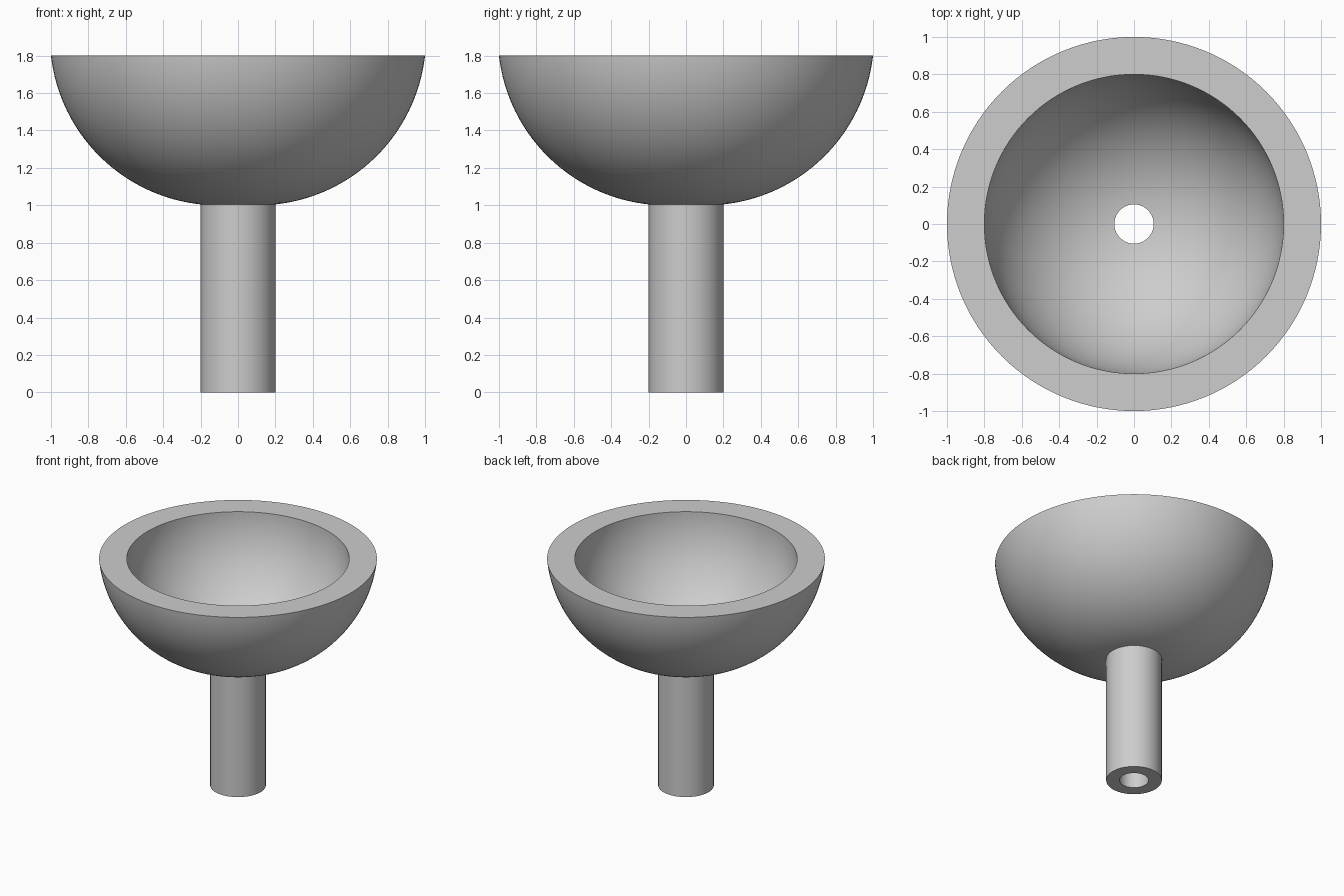
import bpy
from math import asin, cos, pi, sin

default = bpy.data.objects.get("Cube")
if default:
    bpy.data.objects.remove(default, do_unlink=True)

SEGMENTS = 128
RIM_Z, BASE_Z = 1.8, 1.0
RIM_OUTER, RIM_INNER = 1.0, 0.8
STEM_OUTER, BORE = 0.2, 0.105

# The outer wall arc is level at the bore edge and passes through the rim
OUTER_RADIUS = ((RIM_OUTER - BORE) ** 2 + (RIM_Z - BASE_Z) ** 2) / (2 * (RIM_Z - BASE_Z))

grey = bpy.data.materials.new("mid grey")
grey.use_nodes = True
grey.diffuse_color = (0.61, 0.61, 0.61, 1)
grey.node_tree.nodes["Principled BSDF"].inputs["Base Color"].default_value = grey.diffuse_color


def bowl_arc(centre_r, centre_z, radius, low_r, rim_r, steps=40):
    """Circular profile from the low radius up to the rim."""
    start = asin((low_r - centre_r) / radius)
    end = asin((rim_r - centre_r) / radius)
    angles = [start + (end - start) * i / steps for i in range(steps + 1)]
    return [(centre_r + radius * sin(a), centre_z - radius * cos(a)) for a in angles]


def lathe(name, profile):
    """Revolve an (r, z) profile around the z axis, smooth with sharp edges."""
    n = SEGMENTS
    turns = [2 * pi * j / n for j in range(n)]
    verts = [(r * cos(t), r * sin(t), z) for r, z in profile for t in turns]
    faces = [(i * n + j, i * n + (j + 1) % n, (i + 1) * n + (j + 1) % n, (i + 1) * n + j)
             for i in range(len(profile) - 1) for j in range(n)]
    mesh = bpy.data.meshes.new(name)
    mesh.from_pydata(verts, [], faces)
    mesh.materials.append(grey)
    obj = bpy.data.objects.new(name, mesh)
    bpy.context.collection.objects.link(obj)
    bpy.ops.object.select_all(action='DESELECT')
    obj.select_set(True)
    bpy.context.view_layer.objects.active = obj
    bpy.ops.object.shade_smooth_by_angle(angle=pi / 6)


# Bowl: outside wall, flat rim, hemispherical hollow down to the drain hole
outer = bowl_arc(BORE, BASE_Z + OUTER_RADIUS, OUTER_RADIUS, STEM_OUTER, RIM_OUTER)
inner = bowl_arc(0, RIM_Z, RIM_INNER, BORE, RIM_INNER)
lathe("bowl", outer + inner[::-1])

# Stem: hollow tube with an open bore running into the bowl
lathe("stem", [inner[0], (BORE, 0), (STEM_OUTER, 0), outer[0]])
